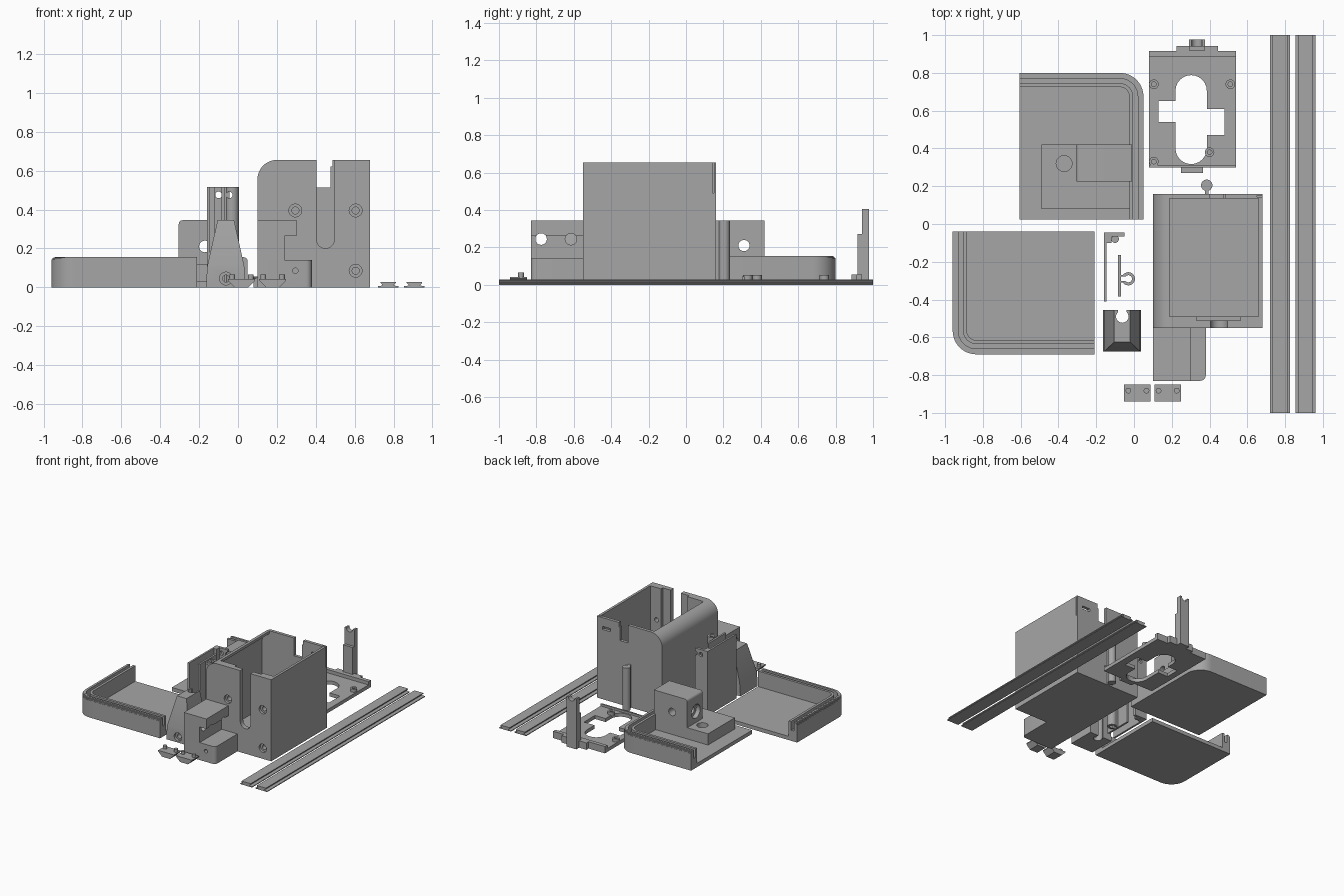
import bpy, bmesh, math
from mathutils import Vector

if "Cube" in bpy.data.objects:
    bpy.data.objects.remove(bpy.data.objects["Cube"])

grey = bpy.data.materials.new("grey_plastic")
grey.diffuse_color = (0.38, 0.38, 0.38, 1)
grey.use_nodes = True
grey.node_tree.nodes["Principled BSDF"].inputs["Base Color"].default_value = grey.diffuse_color


def prism(name, pts, lo, hi, axis="z"):
    """Extrude a 2D outline between lo and hi along an axis."""
    def put(a, b, c):
        return {"z": (a, b, c), "y": (a, c, b), "x": (c, a, b)}[axis]
    bm = bmesh.new()
    f = bm.faces.new([bm.verts.new(put(a, b, lo)) for a, b in pts])
    ext = bmesh.ops.extrude_face_region(bm, geom=[f])["geom"]
    bmesh.ops.translate(bm, verts=[v for v in ext if isinstance(v, bmesh.types.BMVert)],
                        vec=Vector(put(0, 0, hi - lo)))
    bmesh.ops.recalc_face_normals(bm, faces=bm.faces)
    me = bpy.data.meshes.new(name)
    bm.to_mesh(me)
    bm.free()
    me.materials.append(grey)
    ob = bpy.data.objects.new(name, me)
    bpy.context.collection.objects.link(ob)
    return ob


def box(name, x0, x1, y0, y1, z0, z1):
    return prism(name, [(x0, y0), (x1, y0), (x1, y1), (x0, y1)], z0, z1)


def arc(cx, cy, r, a0, a1, n=12):
    return [(cx + r * math.cos(math.radians(a0 + (a1 - a0) * i / n)),
             cy + r * math.sin(math.radians(a0 + (a1 - a0) * i / n))) for i in range(n + 1)]


def cyl(name, a, b, r, lo, hi, axis="z"):
    return prism(name, arc(a, b, r, 0, 360, 24)[:-1], lo, hi, axis)


def boolean(ob, tools, op="DIFFERENCE"):
    """Apply each tool to the part, then discard it."""
    bpy.context.view_layer.objects.active = ob
    for t in tools:
        m = ob.modifiers.new("cut", "BOOLEAN")
        m.object, m.operation, m.solver = t, op, "EXACT"
        bpy.ops.object.modifier_apply(modifier=m.name)
        bpy.data.objects.remove(t)
    return ob


def tray(name, cx, cy, sx, sy, w, d):
    """Corner tray: floor and two walls meeting at a rounded corner, with a top groove.
    (cx, cy) is the outer corner, sx/sy point towards the open sides."""
    def outline(o, end=0.0):
        r = 0.125 - o
        pts = [(w + end, o)] + arc(0.125, 0.125, r, 270, 180) + [(o, d + end), (w + end, d + end)]
        return [(cx + sx * a, cy + sy * b) for a, b in pts]
    ob = prism(name, outline(0), 0, 0.137)
    # stepped round-over along the top rim
    for i in range(4):
        a0, a1 = math.radians(22.5 * i), math.radians(22.5 * (i + 1))
        boolean(ob, [prism("rim", outline(0.018 * (1 - math.cos(a1))),
                           0.137 + 0.018 * math.sin(a0) - 0.001, 0.137 + 0.018 * math.sin(a1))], "UNION")
    boolean(ob, [prism("c", outline(0.075, 0.1), 0.03, 0.3)])
    groove = prism("c", outline(0.03, 0.1), 0.085, 0.3)
    boolean(groove, [prism("c", outline(0.055, 0.2), 0.0, 0.4)])
    return boolean(ob, [groove])


# Two corner trays
tray("front_tray", -0.96, -0.69, 1, 1, 0.75, 0.65)
tray("back_tray", 0.05, 0.80, -1, -1, 0.655, 0.775)

# Bracket standing in the back tray
base = box("tray_bracket_base", -0.49, -0.01, 0.08, 0.42, 0.02, 0.12)
boolean(base, [cyl("c", -0.37, 0.32, 0.042, 0.05, 0.3)])
up = prism("tray_bracket_upright",
           [(-0.01, 0.1)] + [(-0.305, 0.1)] + arc(-0.285, 0.325, 0.02, 180, 90, 5) + [(-0.01, 0.345)],
           0.225, 0.42, "y")
boolean(up, [cyl("c", 0.31, 0.21, 0.03, -0.5, 0.2, "x"),
             cyl("c", 0.31, 0.21, 0.055, -0.5, -0.27, "x"),
             cyl("c", -0.17, 0.21, 0.03, 0.2, 0.5, "y")])

# Main open housing with one rounded long edge
def housing_outline(o, bottom):
    return ([(0.68 - o, bottom), (0.1 + o, bottom)]
            + arc(0.2, 0.555, 0.1 - o, 180, 90) + [(0.68 - o, 0.655 - o)])

house = prism("main_housing", housing_outline(0, 0), -0.55, 0.16, "y")
slot = [(0.405, 0.8), (0.405, 0.245)] + arc(0.45, 0.245, 0.045, 180, 360) + [(0.495, 0.8)]
tools = [prism("c", housing_outline(0.02, 0.02), -0.49, 0.135, "y"),
         box("c", 0.187, 0.66, -0.49, 0.135, 0.5, 0.9),
         prism("c", slot, -0.7, -0.4, "y"),
         box("c", 0.33, 0.565, -0.512, -0.45, 0.15, 0.8),
         box("c", 0.402, 0.475, 0.1, 0.3, 0.512, 0.8),
         box("c", 0.47, 0.485, 0.1, 0.3, 0.62, 0.8),
         box("c", 0.56, 0.63, 0.1, 0.3, 0.56, 0.585),
         box("c", 0.65, 0.70, 0.142, 0.15, 0.49, 0.8)]
for x, z in ((0.295, 0.395), (0.605, 0.395), (0.605, 0.085)):
    tools += [cyl("c", x, z, 0.033, -0.7, -0.53, "y"), cyl("c", x, z, 0.018, -0.7, -0.4, "y")]
boolean(house, tools)

# Rod clip behind the housing
box("rod_stem", 0.375, 0.395, 0.155, 0.19, 0, 0.345)
cyl("rod", 0.385, 0.205, 0.03, 0, 0.345)

# Front bracket with stepped upright
foot = prism("front_bracket_foot",
             [(0.1, -0.55), (0.1, -0.83)] + arc(0.35, -0.80, 0.03, 270, 360, 6) + [(0.38, -0.55)], 0, 0.14)
boolean(foot, [cyl("c", 0.295, 0.085, 0.014, -0.9, -0.7, "y")])
post = prism("front_bracket_upright",
             [(0.1, 0.13), (0.24, 0.13), (0.24, 0.265), (0.3, 0.265), (0.3, 0.345), (0.1, 0.345)],
             -0.83, -0.55, "y")
boolean(post, [cyl("c", y, 0.245, 0.031, 0.0, 0.5, "x") for y in (-0.775, -0.615)])

# Tapered wedge block with a round channel
bm = bmesh.new()
rings = [[bm.verts.new((x, y, z)) for x, y in ((x0, y0), (x1, y0), (x1, -0.455), (x0, -0.455))]
         for x0, x1, y0, z in ((-0.165, 0.038, -0.675, 0), (-0.158, 0.032, -0.675, 0.11),
                               (-0.105, -0.02, -0.625, 0.345))]
bm.faces.new(rings[0])
bm.faces.new(rings[2])
for lo, hi in zip(rings, rings[1:]):
    for i in range(4):
        j = (i + 1) % 4
        bm.faces.new((lo[i], lo[j], hi[j], hi[i]))
bmesh.ops.recalc_face_normals(bm, faces=bm.faces)
me = bpy.data.meshes.new("wedge_block")
bm.to_mesh(me)
bm.free()
me.materials.append(grey)
wedge = bpy.data.objects.new("wedge_block", me)
bpy.context.collection.objects.link(wedge)
boolean(wedge, [cyl("c", -0.062, -0.49, 0.033, -0.1, 0.5), box("c", -0.085, -0.04, -0.49, -0.4, -0.1, 0.5),
                cyl("c", -0.062, 0.045, 0.033, -0.8, -0.655, "y"),
                cyl("c", -0.062, 0.045, 0.018, -0.8, -0.4, "y")])

# Thin upright plates
plate = prism("hook_plate", [(-0.16, -0.41), (-0.145, -0.41), (-0.145, -0.1), (-0.12, -0.1), (-0.12, -0.065),
                             (-0.05, -0.065), (-0.05, -0.045), (-0.16, -0.045)], 0, 0.515)
boolean(plate, [cyl("c", x, 0.475, 0.017, -0.12, 0.1, "y") for x in (-0.1, -0.05)])
cyl("hook_plate_boss", -0.1, -0.08, 0.02, 0, 0.1)
box("divider_plate", -0.085, -0.07, -0.385, -0.165, 0, 0.515)
tube = cyl("divider_tube", -0.03, -0.29, 0.035, 0, 0.515)
boolean(tube, [cyl("c", -0.03, -0.29, 0.019, -0.1, 0.6), box("c", -0.09, -0.035, -0.303, -0.277, -0.1, 0.6),
               cyl("c", -0.045, 0.475, 0.017, -0.4, -0.2, "y")])
for y in (-0.31, -0.277):
    box("divider_tube_web", -0.072, -0.045, y, y + 0.008, 0, 0.515)

# Small dovetail clamps with pegs
for x in (-0.052, 0.108):
    prism("clamp", [(x + 0.035, 0), (x + 0.105, 0), (x + 0.14, 0.035), (x + 0.14, 0.042),
                    (x, 0.042), (x, 0.035)], -0.94, -0.85, "y")
    for dx in (0.022, 0.118):
        cyl("clamp_peg", x + dx, -0.882, 0.015, 0.04, 0.065)

# Cut-out mounting plate
mount = box("mounting_plate", 0.08, 0.54, 0.3, 0.915, 0, 0.028)
oval = arc(0.3025, 0.705, 0.083, 0, 180) + arc(0.3025, 0.40, 0.083, 180, 360)
boolean(mount, [prism("c", oval, -0.1, 0.2), box("c", 0.13, 0.25, 0.54, 0.65, -0.1, 0.2),
                box("c", 0.36, 0.48, 0.47, 0.61, -0.1, 0.2)])
for x, y in ((0.105, 0.74), (0.51, 0.74), (0.105, 0.33), (0.4, 0.38)):
    boss = cyl("mounting_boss", x, y, 0.025, 0.02, 0.052)
    boolean(boss, [cyl("c", x, y, 0.012, 0.03, 0.1)])
box("front_ridge", 0.08, 0.54, 0.3, 0.312, 0.02, 0.045)
box("front_tab", 0.25, 0.365, 0.27, 0.301, 0, 0.03)
box("back_ridge", 0.08, 0.54, 0.885, 0.915, 0.02, 0.055)
box("back_tab", 0.225, 0.445, 0.914, 0.942, 0, 0.055)
box("latch_rib", 0.29, 0.375, 0.918, 0.942, 0.05, 0.272)
latch = box("latch_post", 0.29, 0.375, 0.94, 0.978, 0, 0.405)
boolean(latch, [cyl("c", 0.3325, 0.405, 0.028, 0.9, 1.1, "y")])

# Two long slide rails
for x in (0.72, 0.855):
    half = [(0.0525, 0), (0.0525, 0.006), (0.027, 0.009), (0.04, 0.023), (0.04, 0.028)]
    c = x + 0.0525
    prism("slide_rail", [(c + a, z) for a, z in half] + [(c - a, z) for a, z in reversed(half)], -1, 1, "y")

# Smooth the curved walls, keep corners crisp
for ob in bpy.data.objects:
    ob.select_set(True)
    bpy.context.view_layer.objects.active = ob
bpy.ops.object.shade_smooth_by_angle(angle=math.radians(30))
